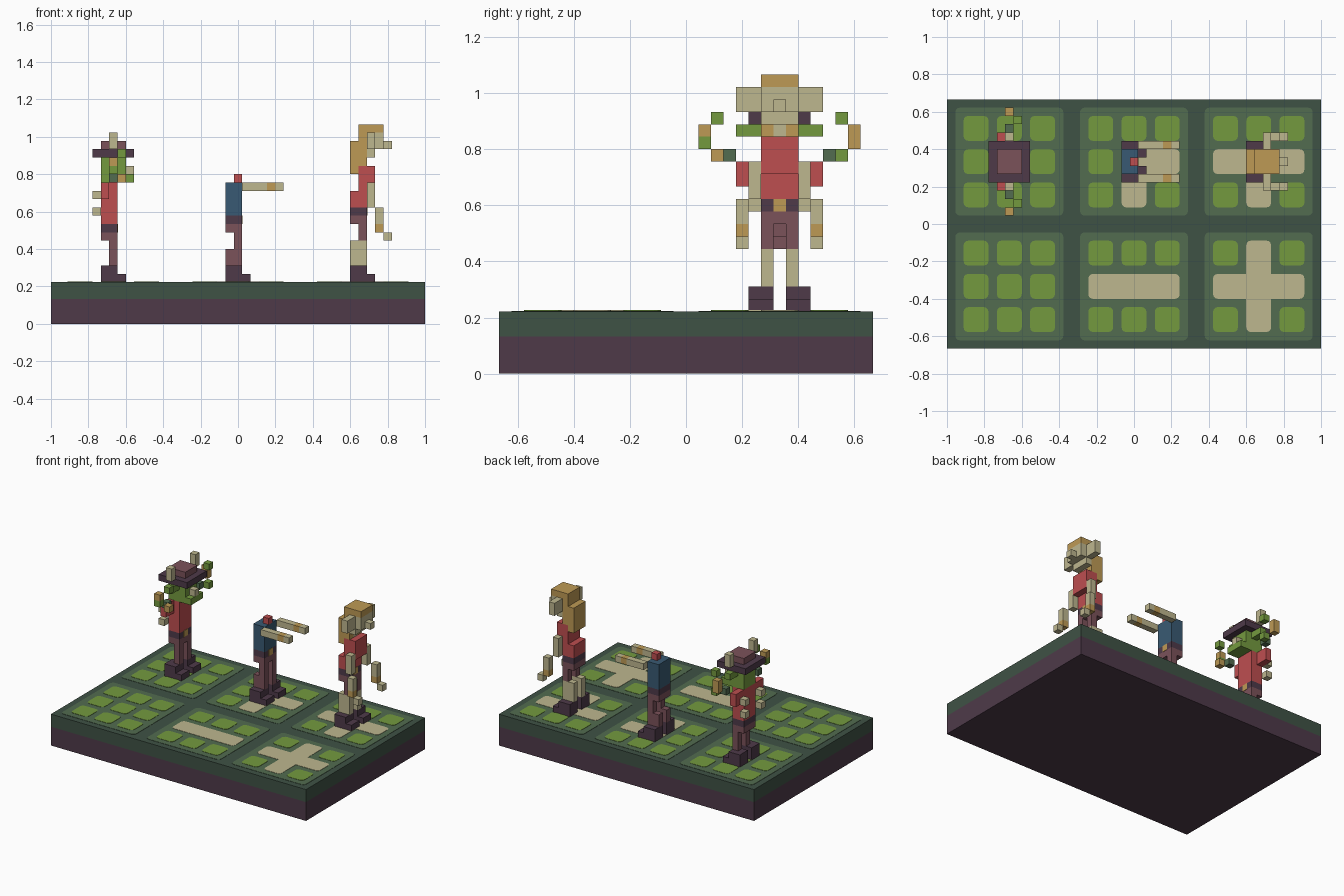
import bpy, bmesh

cube = bpy.data.objects.get("Cube")
if cube:
    bpy.data.objects.remove(cube, do_unlink=True)

V = 2 / 45          # edge of one block
FLOOR = 5 * V       # top of the base


def material(name, code):
    rgb = [int(code[i:i + 2], 16) / 255 for i in (0, 2, 4)]
    lin = [c / 12.92 if c <= 0.04045 else ((c + 0.055) / 1.055) ** 2.4 for c in rgb]
    m = bpy.data.materials.new(name)
    m.use_nodes = True
    m.diffuse_color = (*lin, 1)
    bsdf = m.node_tree.nodes["Principled BSDF"]
    bsdf.inputs["Base Color"].default_value = (*lin, 1)
    bsdf.inputs["Roughness"].default_value = 0.9
    return m


FOREST = material("forest_green", "3F5245")
MOSS = material("moss_green", "526C50")
GRASS = material("grass_green", "749A3F")
TAN = material("tan", "BEB78F")
PURPLE = material("dark_purple", "4E3A49")
PLUM = material("plum", "7B525A")
RED = material("red", "BE4E50")
GOLD = material("gold", "BE9A55")
BLUE = material("blue", "395A73")


def add_box(bm, x0, x1, y0, y1, z0, z1, bevel=0):
    """Box in metres; bevel rounds its upright edges."""
    verts = bmesh.ops.create_cube(bm, size=1)["verts"]
    for v in verts:
        v.co = ((x0 + x1) / 2 + v.co.x * (x1 - x0),
                (y0 + y1) / 2 + v.co.y * (y1 - y0),
                (z0 + z1) / 2 + v.co.z * (z1 - z0))
    if bevel:
        edges = {e for v in verts for e in v.link_edges
                 if abs(e.verts[0].co.z - e.verts[1].co.z) > 1e-5}
        bmesh.ops.bevel(bm, geom=list(edges), offset=bevel, segments=3,
                        profile=0.5, affect='EDGES')


def finish(name, bm, mat):
    me = bpy.data.meshes.new(name)
    bm.to_mesh(me)
    bm.free()
    me.materials.append(mat)
    ob = bpy.data.objects.new(name, me)
    bpy.context.collection.objects.link(ob)
    return ob


# Base: two slabs
for name, mat, z0, z1 in (("base_lower", PURPLE, 0, 3 * V), ("base_upper", FOREST, 3 * V, FLOOR)):
    bm = bmesh.new()
    add_box(bm, -1, 1, -15 * V, 15 * V, z0, z1)
    finish(name, bm, mat)


def plate(bm, x0, x1, y0, y1, top, bevel):
    add_box(bm, (x0 - 22.5) * V, (x1 - 22.5) * V, (y0 - 15) * V, (y1 - 15) * V,
            FLOOR - 0.002, FLOOR + top, bevel)


# Boards: 3 x 3 cells each; paths are bars given as (col0, col1, row0, row1)
PATHS = {(1, 0): [(0, 2, 1, 1)],
         (2, 0): [(0, 2, 1, 1), (1, 1, 0, 2)],
         (1, 1): [(1, 2, 1, 1), (1, 1, 0, 1)],
         (2, 1): [(0, 2, 1, 1), (1, 1, 0, 1)]}
boards, cells, paths = bmesh.new(), bmesh.new(), bmesh.new()
for bx in range(3):
    for by in range(2):
        ox, oy = 1 + 15 * bx, 1 + 15 * by
        plate(boards, ox, ox + 13, oy, oy + 13, 0.002, 0.025)
        bars = PATHS.get((bx, by), [])
        for c0, c1, r0, r1 in bars:
            plate(paths, ox + 1 + 4 * c0, ox + 4 + 4 * c1,
                  oy + 1 + 4 * r0, oy + 4 + 4 * r1, 0.004, 0.025)
        for c in range(3):
            for r in range(3):
                if not any(c0 <= c <= c1 and r0 <= r <= r1 for c0, c1, r0, r1 in bars):
                    plate(cells, ox + 1 + 4 * c, ox + 4 + 4 * c,
                          oy + 1 + 4 * r, oy + 4 + 4 * r, 0.004, 0.025)
finish("board_panels", boards, MOSS)
finish("board_cells", cells, GRASS)
finish("board_paths", paths, TAN)


def figure(prefix, ox, parts):
    """parts: (name, colour, mirrored, boxes in block units from heel and centre line)"""
    for name, mat, mirrored, boxes in parts:
        bm = bmesh.new()
        for x0, x1, y0, y1, z0, z1 in boxes:
            for s in ((1, -1) if mirrored else (1,)):
                ya, yb = sorted((s * y0, s * y1))
                add_box(bm, (ox + x0 - 22.5) * V, (ox + x1 - 22.5) * V,
                        (7.5 + ya) * V, (7.5 + yb) * V, FLOOR + z0 * V, FLOOR + z1 * V)
        finish(prefix + "_" + name, bm, mat)


def lower_body(waist):
    """Shoes, hips, belt and buckle shared by all figures; waist is the belt height."""
    return [("shoes", PURPLE, True, [(0, 2, .5, 2.5, 0, 2), (2, 3, .5, 2.5, 0, 1)]),
            ("hips", PLUM, False, [(0, 2, -1.5, 1.5, waist - 1, waist)]),
            ("belt", PURPLE, False, [(0, 2, -1.5, 1.5, waist, waist + 1)]),
            ("buckle", GOLD, False, [(1.9, 2.05, -.5, .5, waist, waist + 1)])]


# Figure with a wide hat
figure("hatted", 6, lower_body(6) + [
    ("legs", PLUM, True, [(1, 2, .5, 1.5, 2, 5)]),
    ("shirt", RED, False, [(0, 2, -1.5, 1.5, 7, 12)]),
    ("sleeves", RED, True, [(0, 1, 1.5, 3.5, 10, 12)]),
    ("forearms", TAN, True, [(-1, 0, 1.5, 2.5, 10, 11), (-1, 0, 1.5, 2.5, 8, 9)]),
    ("head", GRASS, False, [(0, 3, -1.5, 1.5, 12, 15), (3, 4, -1.5, 1.5, 12, 13)]),
    ("nose", TAN, False, [(3, 4, -.5, .5, 13, 14)]),
    ("ears", GRASS, True, [(1, 2, 1.5, 3.5, 14, 15)]),
    ("hat_brim", PURPLE, False, [(-1, 4, -2.5, 2.5, 15, 16)]),
    ("hat_crown", PLUM, False, [(0, 3, -1.5, 1.5, 16, 17)]),
    ("feathers", TAN, True, [(1, 2, 2.5, 3.5, 16, 18)]),
    ("ring_inner", MOSS, True, [(1, 2, 3.5, 4.5, 12, 13)]),
    ("ring_top", GRASS, True, [(2, 3, 4.5, 5.5, 15, 16)]),
    ("ring_gold", GOLD, False, [(1, 2, 5.5, 6.5, 13, 15), (1, 2, -6.5, -5.5, 14, 15),
                                (2, 3, -5.5, -4.5, 12, 13)]),
    ("ring_green", GRASS, False, [(2, 3, 4.5, 5.5, 12, 13), (1, 2, -6.5, -5.5, 13, 14)]),
])

# Headless figure reaching forward
figure("reaching", 21, lower_body(7) + [
    ("legs", PLUM, True, [(0, 2, .5, 1.5, 2, 4), (1, 2, .5, 1.5, 4, 6)]),
    ("coat", BLUE, False, [(0, 2, -1.5, 1.5, 8, 12)]),
    ("neck", RED, False, [(1, 2, -.5, .5, 12, 13)]),
    ("arms", TAN, True, [(2, 5, 1.5, 2.5, 11, 12), (6, 7, 1.5, 2.5, 11, 12)]),
    ("arm_bands", GOLD, True, [(5, 6, 1.5, 2.5, 11, 12)]),
])

# Long-haired figure with hanging arms
figure("haired", 36, lower_body(8) + [
    ("legs", TAN, True, [(0, 2, .5, 1.5, 2, 5)]),
    ("shorts_legs", PLUM, True, [(1, 2, .5, 1.5, 5, 7)]),
    ("shirt", RED, False, [(0, 2, -1.5, 1.5, 9, 11), (1, 3, -1.5, 1.5, 11, 14)]),
    ("upper_arms", TAN, True, [(2, 3, 1.5, 2.5, 9, 12)]),
    ("forearms", TAN, True, [(3, 4, 2.5, 3.5, 7, 9), (4, 5, 2.5, 3.5, 5, 6)]),
    ("wrists", GOLD, True, [(3, 4, 2.5, 3.5, 6, 7)]),
    ("hair", GOLD, False, [(0, 1, -1.5, 1.5, 13, 17), (1, 2, -1.5, 1.5, 15, 18),
                           (1, 4, -1.5, 1.5, 18, 19)]),
    ("hair_locks", GOLD, True, [(1, 2, .5, 1.5, 14, 15)]),
    ("neck", TAN, False, [(1, 2, -.5, .5, 14, 15)]),
    ("face", TAN, False, [(2, 3, -1.5, 1.5, 15, 18), (3, 4, -1.5, 1.5, 16, 18)]),
    ("nose", TAN, False, [(4, 5, -.5, .5, 16, 17)]),
    ("ears", TAN, True, [(2, 3, 1.5, 3.5, 16, 18)]),
])
